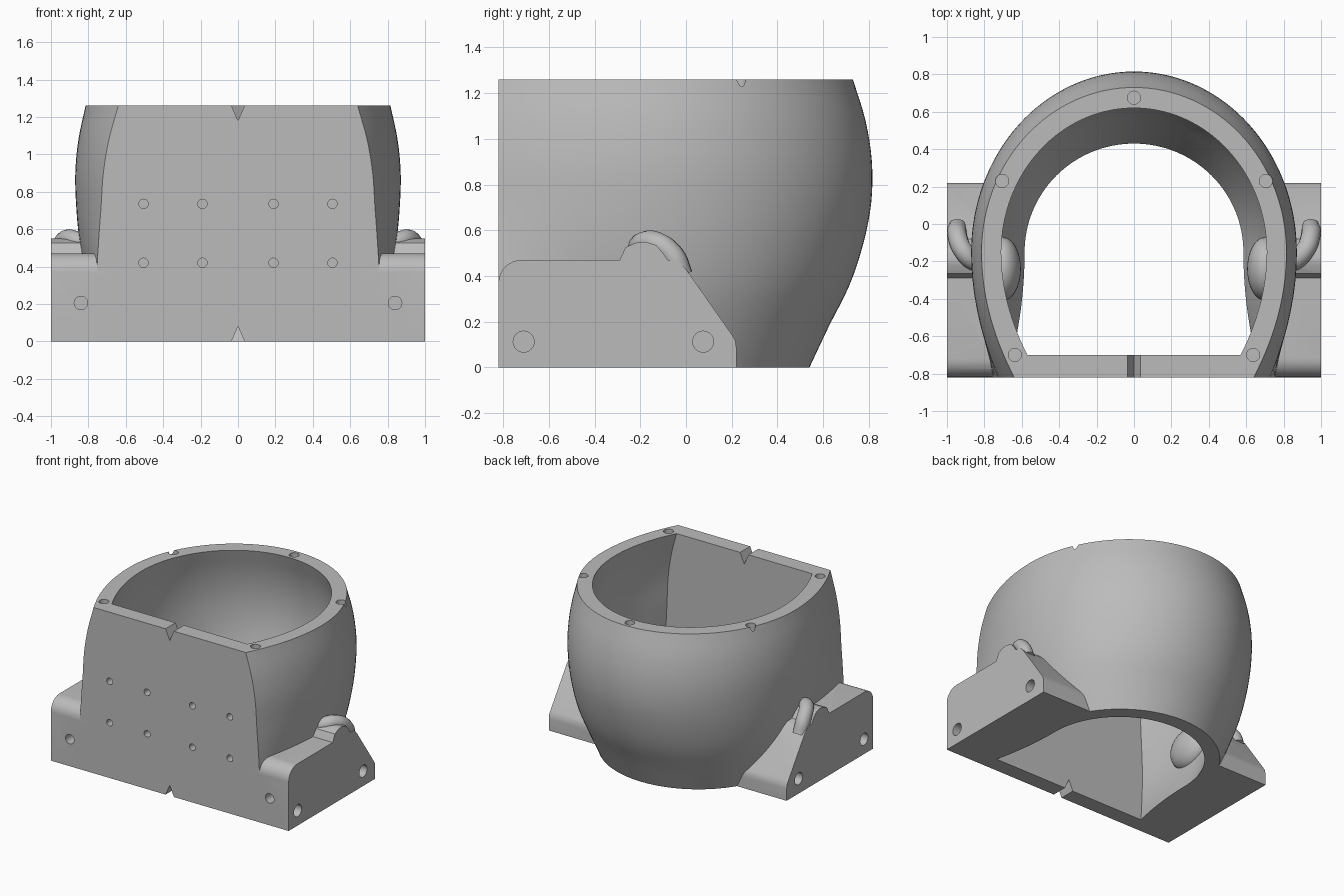
import bpy, bmesh, math
from mathutils import Matrix, Vector

cube = bpy.data.objects.get("Cube")
if cube:
    bpy.data.objects.remove(cube, do_unlink=True)

HEIGHT, FRONT, MID = 1.26, -0.82, -0.15

grey = bpy.data.materials.new("plain grey")
grey.use_nodes = True
tone = (0.5, 0.5, 0.5, 1)
grey.diffuse_color = tone
grey.node_tree.nodes["Principled BSDF"].inputs["Base Color"].default_value = tone


def finish(bm, name):
    bmesh.ops.recalc_face_normals(bm, faces=bm.faces)
    mesh = bpy.data.meshes.new(name)
    bm.to_mesh(mesh)
    bm.free()
    obj = bpy.data.objects.new(name, mesh)
    bpy.context.collection.objects.link(obj)
    mesh.materials.append(grey)
    return obj


def select(obj):
    bpy.ops.object.select_all(action='DESELECT')
    obj.select_set(True)
    bpy.context.view_layer.objects.active = obj


def boolean(target, other, operation):
    mod = target.modifiers.new(operation, 'BOOLEAN')
    mod.operation, mod.solver, mod.object = operation, 'EXACT', other
    select(target)
    bpy.ops.object.modifier_apply(modifier=mod.name)
    bpy.data.objects.remove(other, do_unlink=True)


def loft(bm, rings):
    loops = [[bm.verts.new(p) for p in ring] for ring in rings]
    n = len(loops[0])
    for low, high in zip(loops, loops[1:]):
        for i in range(n):
            j = (i + 1) % n
            bm.faces.new((low[i], low[j], high[j], high[i]))
    bm.faces.new(loops[0])
    bm.faces.new(loops[-1])


# Shell outline at evenly spaced heights: half width, back reach, front half width
half_width = (.69, .76, .815, .848, .865, .87, .853, .815)
back_reach = (.54, .625, .715, .775, .81, .813, .785, .73)
front_half = (.75, .755, .755, .745, .732, .72, .69, .64)


def sample(keys, t):
    s = t * (len(keys) - 1)
    i = min(int(s), len(keys) - 2)
    u = s - i
    b, c = keys[i], keys[i + 1]
    a = keys[i - 1] if i else 2 * b - c
    d = keys[i + 2] if i + 2 < len(keys) else 2 * c - b
    return b + u * ((c - a) + u * ((2*a - 5*b + 4*c - d) + u * (3*b - a - 3*c + d))) / 2


def ring(t, z, inner):
    w, back, f = (sample(k, t) for k in (half_width, back_reach, front_half))
    front = FRONT
    if inner:
        w, back, front = w - .105, back - .11, -.7
        f -= .07 + .03 * (1 - t)
    pts = []
    for i in range(14):                       # side running back from the flat front
        s = 1 - i / 14
        pts.append((w + (f - w) * s * s, MID + (front - MID) * s, z))
    for i in range(32):                       # quarter ellipse to the rear
        ang = math.pi / 2 * i / 32
        pts.append((w * math.cos(ang), MID + (back - MID) * math.sin(ang), z))
    return pts + [(0, back, z)] + [(-x, y, zz) for x, y, zz in reversed(pts)]


def body(name, inner):
    bm = bmesh.new()
    steps = 28
    rings = [ring(i / steps, HEIGHT * i / steps, inner) for i in range(steps + 1)]
    if inner:
        rings = [ring(0, -.1, True)] + rings + [ring(1, HEIGHT + .1, True)]
    loft(bm, rings)
    return finish(bm, name)


shell = body("shell", False)

# Side mounting blocks with a rounded front corner, a hump and a sloping rear
corner = [(-.72 - .1 * math.cos(a), .37 + .1 * math.sin(a))
          for a in (math.pi / 2 * i / 8 for i in range(9))]
profile = [(FRONT, 0)] + corner + [
    (-.29, .47), (-.265, .525), (-.22, .545), (-.18, .55), (-.13, .535), (-.1, .5),
    (-.08, .47), (-.03, .46), (0, .43), (.2, .145), (.215, .12), (.22, .09), (.22, 0)]
for side in (-1, 1):
    bm = bmesh.new()
    loft(bm, [[(side * x, y, z) for y, z in profile] for x in (.52, 1)])
    boolean(shell, finish(bm, "side_block"), 'UNION')

boolean(shell, body("cavity_cutter", True), 'DIFFERENCE')

# Screw holes and the two centre notches
bm = bmesh.new()


def hole(at, axis, radius, depth):
    turn = Vector(axis).to_track_quat('Z', 'Y').to_matrix().to_4x4()
    bmesh.ops.create_cone(bm, cap_ends=True, segments=24, radius1=radius, radius2=radius,
                          depth=2 * depth, matrix=Matrix.Translation(at) @ turn)


for side in (-1, 1):
    for x in (.19, .505):
        for z in (.42, .735):
            hole((side * x, FRONT, z), (0, 1, 0), .025, .08)
    hole((side * .84, FRONT, .205), (0, 1, 0), .036, .1)
    for y in (-.71, .075):
        hole((side, y, .113), (1, 0, 0), .046, .1)
    for x, y in ((.705, .23), (.637, -.7)):
        hole((side * x, y, HEIGHT), (0, 0, 1), .035, .06)
hole((0, .675, HEIGHT), (0, 0, 1), .035, .06)
for edge, tip in ((0, .08), (HEIGHT, HEIGHT - .08)):
    out = 2 * edge - tip
    loft(bm, [[(-.07, y, out), (.07, y, out), (0, y, tip)] for y in (-.9, -.6)])
boolean(shell, finish(bm, "hole_cutter"), 'DIFFERENCE')
shell.name = "shell_with_side_blocks"
select(shell)
bpy.ops.object.shade_smooth_by_angle(angle=math.radians(30))

# Curved strap guides outside, with their swellings inside the wall
guide = [(.78, -.2, .5), (.86, -.195, .535), (.915, -.14, .545), (.945, -.06, .49), (.945, -.02, .40)]
for side, label in ((1, "left"), (-1, "right")):
    curve = bpy.data.curves.new(label + "_strap_guide", 'CURVE')
    curve.dimensions = '3D'
    curve.bevel_depth, curve.bevel_resolution = .052, 5
    curve.use_fill_caps = True
    line = curve.splines.new('BEZIER')
    line.bezier_points.add(len(guide) - 1)
    for point, (x, y, z) in zip(line.bezier_points, guide):
        point.co = (side * x, y, z)
        point.handle_left_type = point.handle_right_type = 'AUTO'
    tube = bpy.data.objects.new(label + "_strap_guide", curve)
    bpy.context.collection.objects.link(tube)
    curve.materials.append(grey)
    select(tube)
    bpy.ops.object.convert(target='MESH')
    bpy.ops.object.shade_smooth_by_angle(angle=math.radians(40))

    bm = bmesh.new()
    bmesh.ops.create_uvsphere(
        bm, u_segments=32, v_segments=16, radius=1,
        matrix=Matrix.Translation((side * .7, -.24, .38)) @ Matrix.Diagonal((.095, .17, .15, 1)))
    select(finish(bm, label + "_inner_swelling"))
    bpy.ops.object.shade_smooth_by_angle(angle=math.radians(40))
